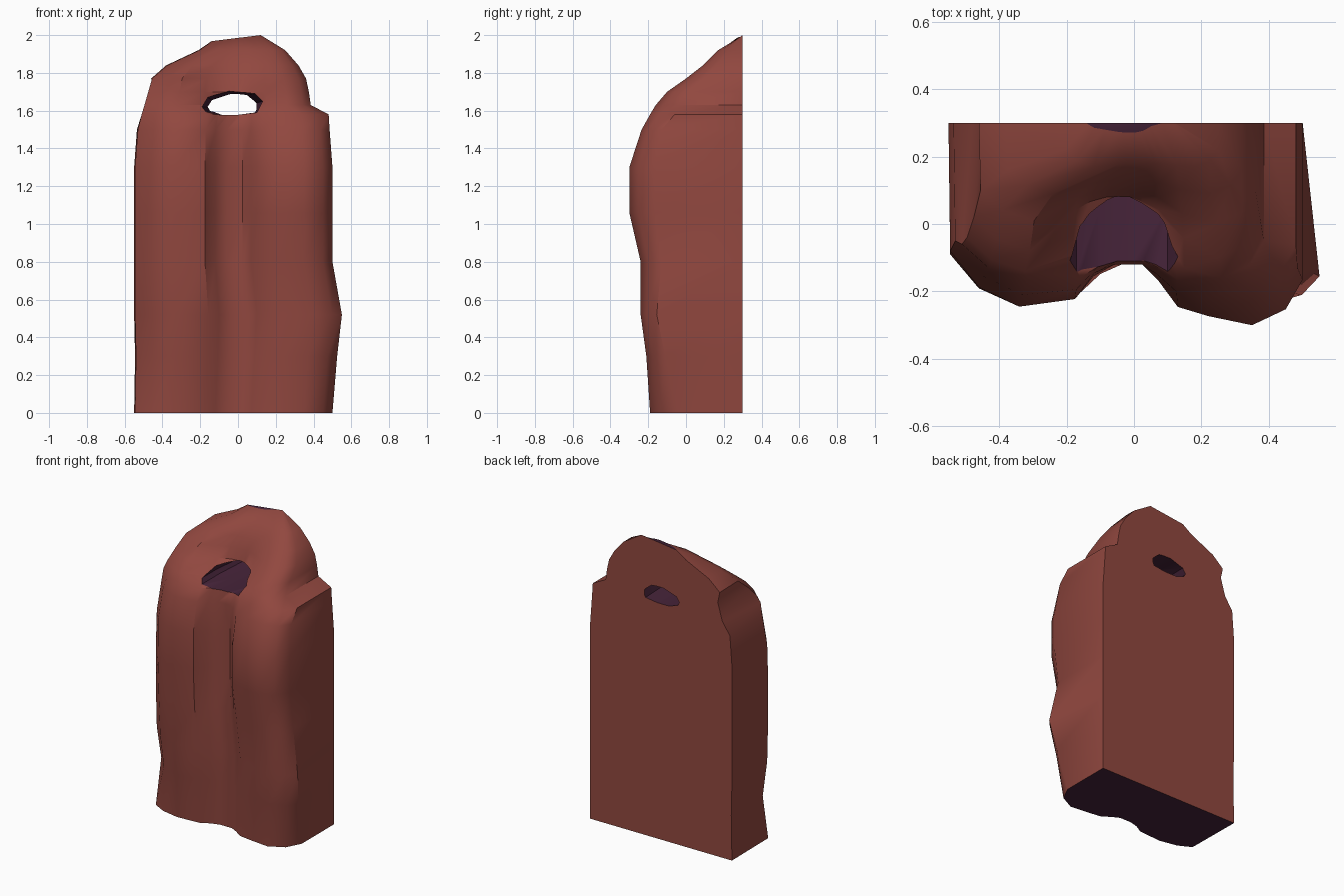
import bpy, bmesh, math

if "Cube" in bpy.data.objects:
    bpy.data.objects.remove(bpy.data.objects["Cube"])


def material(name, color):
    m = bpy.data.materials.new(name)
    m.diffuse_color = (*color, 1)
    m.use_nodes = True
    m.node_tree.nodes["Principled BSDF"].inputs["Base Color"].default_value = m.diffuse_color
    return m


MATS = [material("red_rock", (0.285, 0.064, 0.05)),
        material("dark_purple", (0.062, 0.0175, 0.042))]


def loft(name, rings, side_mat, cap_mat):
    """Join closed rings of points into a capped solid."""
    bm = bmesh.new()
    loops = [[bm.verts.new(p) for p in r] for r in rings]
    n = len(loops[0])
    for a, b in zip(loops, loops[1:]):
        for j in range(n):
            k = (j + 1) % n
            bm.faces.new((a[j], a[k], b[k], b[j])).material_index = side_mat
    for cap in (loops[0], loops[-1]):
        bm.faces.new(cap).material_index = cap_mat
    bmesh.ops.recalc_face_normals(bm, faces=bm.faces)
    me = bpy.data.meshes.new(name)
    bm.to_mesh(me)
    bm.free()
    for m in MATS:
        me.materials.append(m)
    ob = bpy.data.objects.new(name, me)
    bpy.context.collection.objects.link(ob)
    return ob


def mix(a, b, t):
    return a + (b - a) * t


# z, left x, right x, left side y, left lobe y, groove y, right lobe y, right side y
ROWS = [
    (0.00, -.55, .50, -.09, -.16, -.10, -.19, -.04),
    (0.30, -.545, .525, -.04, -.19, -.11, -.21, -.11),
    (0.52, -.55, .55, -.08, -.22, -.12, -.24, -.155),
    (0.80, -.55, .50, -.09, -.23, -.12, -.24, -.13),
    (1.06, -.55, .50, -.09, -.245, -.12, -.30, -.165),
    (1.30, -.55, .50, -.08, -.245, -.12, -.30, -.165),
    (1.50, -.535, .485, -.05, -.21, -.12, -.235, -.13),
    (1.58, -.515, .48, -.06, -.17, -.11, -.19, -.06),
    (1.63, -.50, .385, -.04, -.14, -.03, -.16, -.05),
    (1.70, -.48, .375, .02, -.08, .08, -.10, .01),
    (1.77, -.46, .36, .10, .01, .10, .00, .10),
    (1.84, -.38, .32, .16, .09, .13, .09, .16),
    (1.92, -.21, .25, .22, .17, .18, .17, .22),
    (1.975, -.14, .12, .295, .28, .271, .299, .2995),
]
COLS = [-.46, -.34, -.175, -.12, -.06, .025, .07, .13, .22, .35, .45]


def section(row):
    z, xl, xr, yl, ll, g, lr, yr = row
    # groove flanks are steep below the tunnel and gentle on the arch
    e = mix(1, .3, min(1, max(0, (z - 1.58) / .12)))
    ys = [mix(yl, ll, .65), ll, mix(g, ll, .82 * e), mix(g, ll, .28 * e), g, g,
          mix(g, lr, .25 * e), mix(g, lr, .7 * e), mix(g, lr, mix(.6, .85, e)),
          lr, mix(lr, yr, .35)]
    xs = [mix(xl, xr, (c + .55) / 1.05) for c in COLS]
    back_l = xl + (.035 if 1.55 < z < 1.75 else 0)
    pts = [(back_l, .3), (xl + .005, yl)] + list(zip(xs, ys))
    pts += [(xr, yr), (min(xr, .5), .3)]
    if z < 1.95:
        return [(x, y, z) for x, y in pts]
    # tilted top rim
    return [(x, y, mix(1.968, 2.0, (x - xl) / (xr - xl))) for x, y in pts]


# grooved slab with arched top
slab = loft("rock_slab", [section(r) for r in ROWS], 0, 1)

# tapered tunnel cutter, narrower at the back
FRONT = [(-.19, 1.62), (-.16, 1.67), (-.05, 1.705), (.09, 1.69), (.13, 1.65),
         (.10, 1.59), (.0, 1.578), (-.10, 1.578), (-.17, 1.595)]
BACK = [(-.15, 1.62), (-.13, 1.65), (-.04, 1.68), (.03, 1.68), (.085, 1.635),
        (.085, 1.59), (.0, 1.578), (-.08, 1.578), (-.14, 1.60)]
cutter = loft("tunnel_cutter",
              [[(x, y, z) for x, z in ring]
               for y, ring in ((-.45, FRONT), (.05, FRONT), (.4, BACK))], 1, 1)
cutter.hide_render = True

mod = slab.modifiers.new("tunnel", 'BOOLEAN')
mod.operation = 'DIFFERENCE'
mod.solver = 'EXACT'
mod.object = cutter
bpy.context.view_layer.objects.active = slab
slab.select_set(True)
bpy.ops.object.modifier_apply(modifier=mod.name)
bpy.data.objects.remove(cutter)
bpy.ops.object.shade_smooth_by_angle(angle=math.radians(37))
